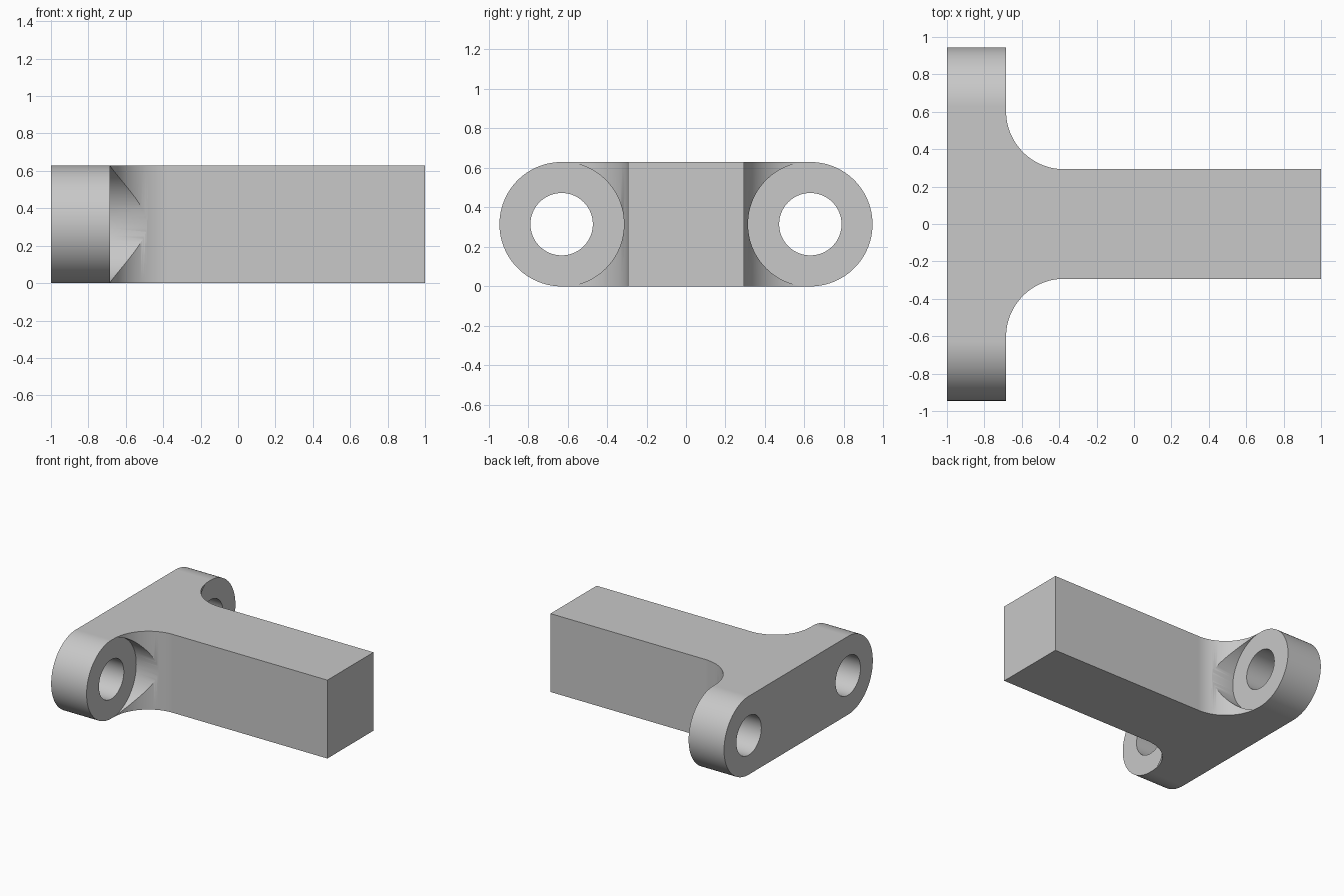
import bpy
import bmesh
from math import sin, cos, pi

cube = bpy.data.objects.get("Cube")
if cube:
    bpy.data.objects.remove(cube, do_unlink=True)

HALF_H = 0.315      # half height, also the radius of the rounded flange ends
EYE_Y = 0.63        # distance of the bolt holes from the middle
HOLE_R = 0.158
FACE_X = -0.685     # inner face of the flange
BAR_Y = 0.293       # half width of the bar
FILLET = 0.31


def arc(cx, cy, r, start, end, steps):
    angles = [start + (end - start) * i / steps for i in range(steps + 1)]
    return [(cx + r * cos(a), cy + r * sin(a)) for a in angles]


def prism(name, points, place, low, high):
    """Extrude a closed outline; place(u, v, w) maps it into space."""
    bm = bmesh.new()
    base = bm.faces.new([bm.verts.new(place(u, v, low)) for u, v in points])
    top = bmesh.ops.extrude_face_region(bm, geom=[base])["geom"]
    shift = place(0, 0, high) - place(0, 0, low)
    bmesh.ops.translate(bm, vec=shift,
                        verts=[g for g in top if isinstance(g, bmesh.types.BMVert)])
    bmesh.ops.recalc_face_normals(bm, faces=bm.faces)
    mesh = bpy.data.meshes.new(name)
    bm.to_mesh(mesh)
    bm.free()
    obj = bpy.data.objects.new(name, mesh)
    bpy.context.collection.objects.link(obj)
    return obj


def along_z(u, v, w):
    return Vector((u, v, w))


def along_x(u, v, w):
    return Vector((w, u, v))


from mathutils import Vector

# T-shaped plan with filleted inner corners
half = [(-1, 1.1), (FACE_X + 0.001, 1.1)]
half += arc(FACE_X + 0.001 + FILLET, BAR_Y + FILLET, FILLET, pi, 1.5 * pi, 32)
half += [(1, BAR_Y)]
plan = half + [(x, -y) for x, y in reversed(half)]
bracket = prism("bracket", plan, along_z, -0.1, 0.75)

# Cutters: rounded side outline, bolt holes and clearance round each hole
outline = arc(EYE_Y, HALF_H, HALF_H, -pi / 2, pi / 2, 48)
outline += arc(-EYE_Y, HALF_H, HALF_H, pi / 2, 1.5 * pi, 48)
cutters = [("INTERSECT", prism("outline_cutter", outline, along_x, -1.2, 1.2))]
for side, y in (("left", EYE_Y), ("right", -EYE_Y)):
    for part, r, start in (("clearance", HALF_H + 0.001, FACE_X), ("hole", HOLE_R, -1.2)):
        ring = arc(y, HALF_H, r, 0, 2 * pi, 96)[:-1]
        cutter = prism(f"{side}_{part}_cutter", ring, along_x, start, 1.2 if part == "clearance" else -0.2)
        cutters.append(("DIFFERENCE", cutter))

bpy.ops.object.select_all(action="DESELECT")
bpy.context.view_layer.objects.active = bracket
bracket.select_set(True)
for operation, cutter in cutters:
    mod = bracket.modifiers.new("cut", "BOOLEAN")
    mod.operation = operation
    mod.solver = "EXACT"
    mod.object = cutter
    bpy.ops.object.modifier_apply(modifier=mod.name)
    bpy.data.objects.remove(cutter, do_unlink=True)

# Smooth curved walls, crisp edges
bpy.ops.object.shade_smooth_by_angle(angle=pi / 6)
weighted = bracket.modifiers.new("even_shading", "WEIGHTED_NORMAL")
weighted.keep_sharp = True

# Plain grey metal
grey = bpy.data.materials.new("plain_grey")
grey.use_nodes = True
colour = (0.58, 0.58, 0.58, 1)
grey.diffuse_color = colour
grey.node_tree.nodes["Principled BSDF"].inputs["Base Color"].default_value = colour
bracket.data.materials.clear()
bracket.data.materials.append(grey)
